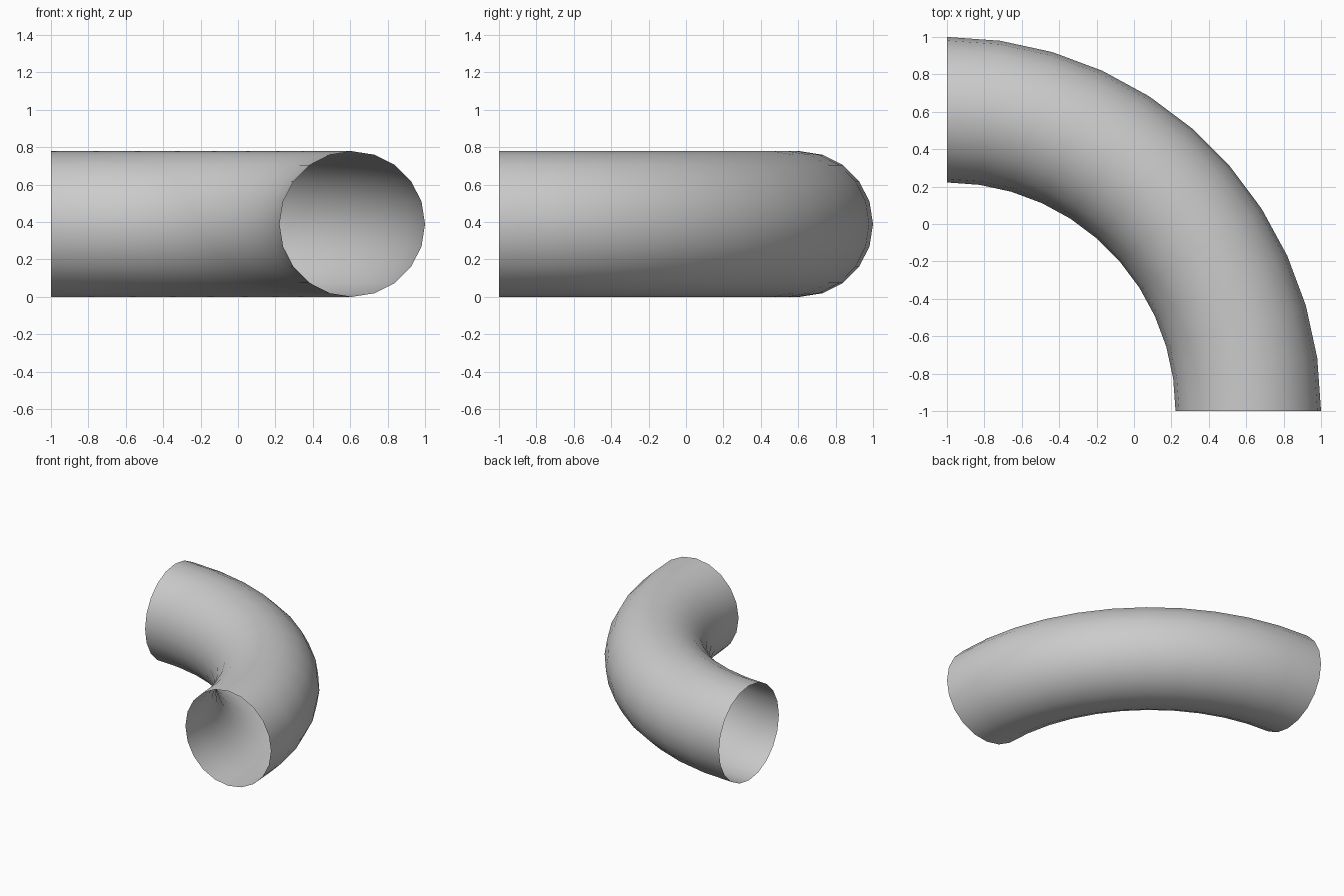
import bpy, bmesh
from math import radians
from mathutils import Matrix, Vector

if "Cube" in bpy.data.objects:
    bpy.data.objects.remove(bpy.data.objects["Cube"])

TUBE_R = 0.389            # pipe radius
BEND_R = 2 - TUBE_R       # bend radius of the centre line
SIDES, STEPS = 20, 11
PIVOT = Vector((-1, -1, TUBE_R))

bm = bmesh.new()

# Round open profile at the front end, standing in the xz plane
profile = bmesh.ops.create_circle(
    bm, segments=SIDES, radius=TUBE_R,
    matrix=Matrix.Translation(PIVOT + Vector((BEND_R, 0, 0))) @ Matrix.Rotation(radians(90), 4, 'X'))
ring = list({e for v in profile["verts"] for e in v.link_edges})

# Sweep it a quarter turn around the corner
bmesh.ops.spin(bm, geom=profile["verts"] + ring, cent=PIVOT, axis=(0, 0, 1),
               angle=radians(90), steps=STEPS, use_duplicate=False)
bmesh.ops.recalc_face_normals(bm, faces=bm.faces)

# Make the normals point away from the centre line
face = max(bm.faces, key=lambda f: f.calc_center_median().z)
if face.normal.z < 0:
    bmesh.ops.reverse_faces(bm, faces=bm.faces)

mesh = bpy.data.meshes.new("pipe_elbow")
bm.to_mesh(mesh)
bm.free()
mesh.shade_smooth()
pipe = bpy.data.objects.new("pipe_elbow", mesh)
bpy.context.collection.objects.link(pipe)
